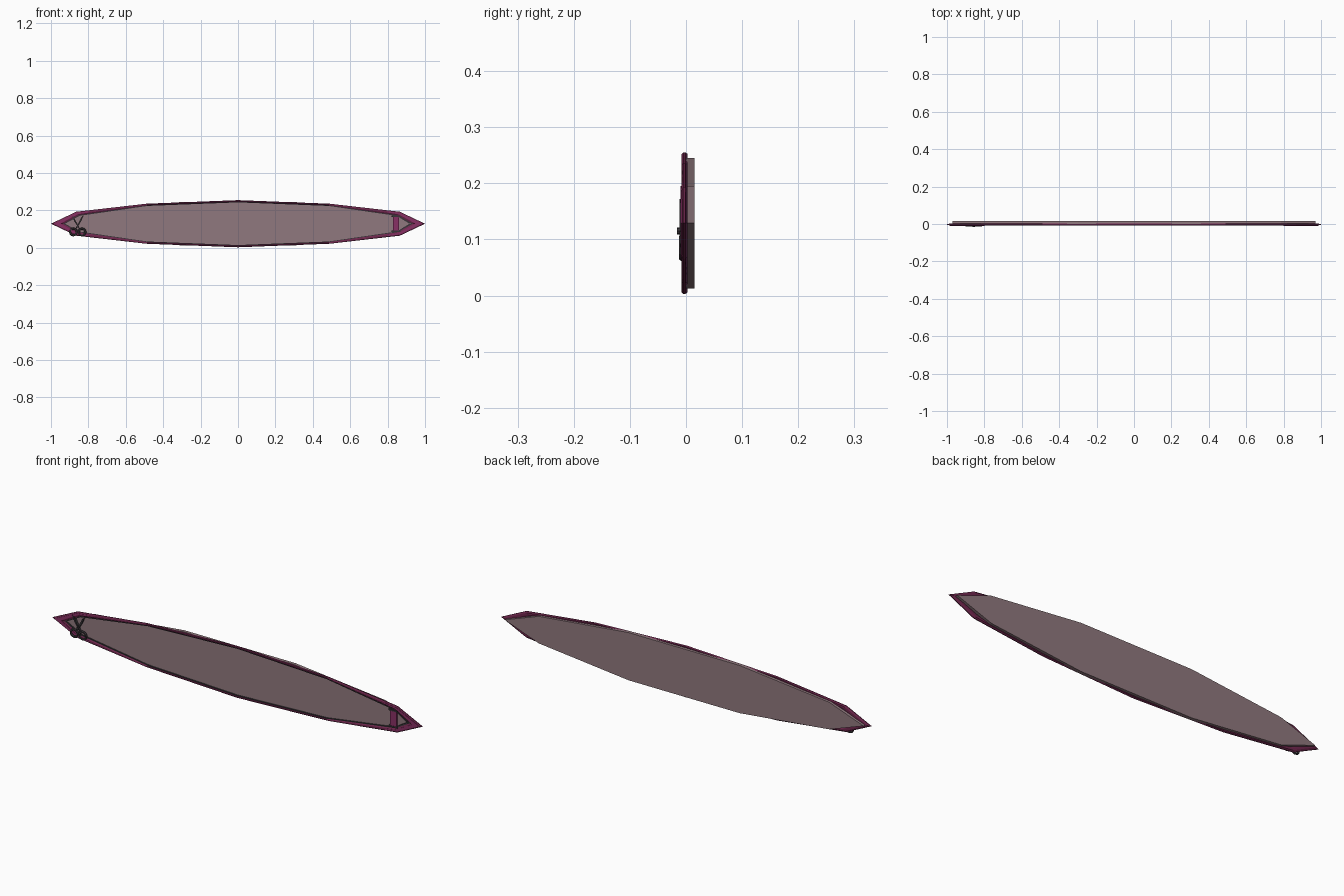
import bpy, bmesh, math
from mathutils import Vector, Matrix

if "Cube" in bpy.data.objects:
    bpy.data.objects.remove(bpy.data.objects["Cube"])

ZC = 0.129  # mid height of the sign


def material(name, rgba):
    m = bpy.data.materials.new(name)
    m.diffuse_color = rgba
    m.use_nodes = True
    m.node_tree.nodes["Principled BSDF"].inputs["Base Color"].default_value = m.diffuse_color
    return m


MAGENTA = material("magenta", (0.16, 0.02, 0.075, 1))
PINK = material("pink", (0.25, 0.03, 0.13, 1))
DARK = material("dark_metal", (0.04, 0.035, 0.04, 1))
GLASS = material("mauve_panel", (0.28, 0.19, 0.21, 1))


def finish(bm, name, mat):
    bmesh.ops.recalc_face_normals(bm, faces=bm.faces)
    me = bpy.data.meshes.new(name)
    bm.to_mesh(me)
    bm.free()
    ob = bpy.data.objects.new(name, me)
    bpy.context.collection.objects.link(ob)
    me.materials.append(mat)
    return ob


def lens(quarter):
    """Closed outline from points of the upper right quarter, tip first."""
    q = [Vector(p) for p in quarter]
    up = q + [Vector((-p.x, p.y)) for p in reversed(q) if p.x > 0]
    return up + [Vector((p.x, -p.y)) for p in reversed(up) if p.y > 0]


def ring(name, outer, inner, section, mat):
    """Sweep a (blend, y) section between an outer and inner outline."""
    bm = bmesh.new()
    loops = [[bm.verts.new((o.lerp(i, t).x, y, ZC + o.lerp(i, t).y)) for t, y in section]
             for o, i in zip(outer, inner)]
    n, k = len(loops), len(section)
    for a in range(n):
        for b in range(k):
            c, d = (a + 1) % n, (b + 1) % k
            bm.faces.new((loops[a][b], loops[c][b], loops[c][d], loops[a][d]))
    return finish(bm, name, mat)


def plate(name, pts, y0, y1, mat):
    bm = bmesh.new()
    f = bm.faces.new([bm.verts.new((x, y0, ZC + z)) for x, z in pts])
    new = bmesh.ops.extrude_face_region(bm, geom=[f])["geom"]
    bmesh.ops.translate(bm, vec=(0, y1 - y0, 0),
                        verts=[v for v in new if isinstance(v, bmesh.types.BMVert)])
    return finish(bm, name, mat)


# Back panel, its corners spaced differently from the frame
plate("back_panel", lens([(0.97, 0), (0.785, 0.066), (0.30, 0.1165)]), 0.0, 0.015, GLASS)

# Bevelled frame
outer = lens([(1.0, 0), (0.865, 0.064), (0.49, 0.107), (0, 0.126)])
inner = lens([(0.935, 0), (0.85, 0.046), (0.485, 0.098), (0, 0.117)])
ring("frame", outer, inner,
     [(0, -0.001), (0, -0.005), (0.3, -0.008), (0.7, -0.008), (1, -0.005),
      (1, 0.001), (0.7, 0.003), (0.3, 0.003)], MAGENTA)

# Thin dark trim inside the frame
trim_in = lens([(0.925, 0), (0.847, 0.042), (0.484, 0.095), (0, 0.114)])
ring("inner_trim", inner, trim_in, [(0, -0.006), (1, -0.006), (1, 0.001), (0, 0.001)], DARK)

# Raised V caps over both tips
for s, side in ((-1, "left"), (1, "right")):
    v = [(0.985, 0), (0.866, 0.057), (0.80, 0.066), (0.80, 0.060), (0.857, 0.051), (0.95, 0),
         (0.857, -0.051), (0.80, -0.060), (0.80, -0.066), (0.866, -0.057)]
    plate(side + "_tip_cap", [(s * x, z) for x, z in v], -0.0095, -0.006, PINK)

# Comb on the right: solid spine, bars and slanted braces
plate("comb_body", [(0.828, -0.038), (0.862, -0.038), (0.862, 0.038), (0.828, 0.038)],
      -0.009, 0.001, PINK)
for s, side in ((-1, "lower"), (1, "upper")):
    plate(side + "_comb_end", [(0.822, s * 0.036), (0.868, s * 0.036),
                               (0.868, s * 0.043), (0.822, s * 0.043)], -0.011, 0.001, DARK)
    plate(side + "_comb_brace", [(0.868, s * 0.038), (0.925, s * 0.003),
                                 (0.915, s * 0.001), (0.868, s * 0.030)], -0.007, 0.001, DARK)

# Scissors on the left: crossed blades, finger rings and pivot
for s, side in ((-1, "left"), (1, "right")):
    cx = -0.857
    plate(side + "_blade", [(cx + s * 0.013, -0.028), (cx + s * 0.006, -0.025),
                            (cx - s * 0.018, 0.012), (cx - s * 0.031, 0.043),
                            (cx - s * 0.021, 0.036), (cx - s * 0.004, 0.003)],
          -0.011 - s * 0.001, -0.001, DARK)
    bpy.ops.mesh.primitive_torus_add(major_segments=12, minor_segments=6, major_radius=0.018,
                                     minor_radius=0.006, rotation=(math.pi / 2, 0, 0),
                                     location=(cx + s * 0.023, -0.007, ZC - 0.044))
    grip = bpy.context.object
    grip.name = side + "_finger_ring"
    grip.data.materials.append(DARK)
bpy.ops.mesh.primitive_cylinder_add(vertices=8, radius=0.006, depth=0.015,
                                    rotation=(math.pi / 2, 0, 0),
                                    location=(-0.857, -0.0085, ZC - 0.014))
pivot = bpy.context.object
pivot.name = "scissor_pivot"
pivot.data.materials.append(DARK)
